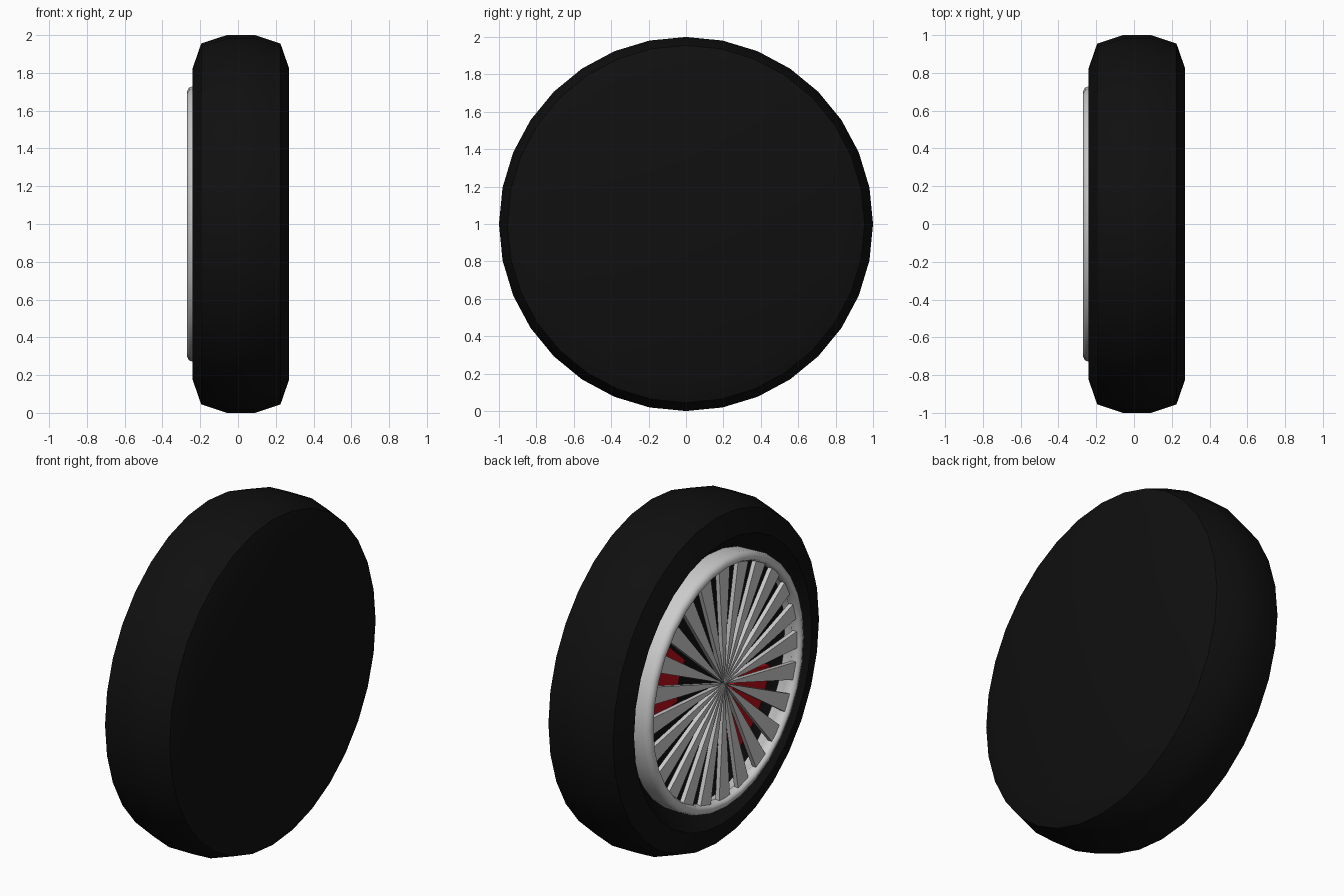
import bpy, bmesh
from math import sin, cos, pi, radians

if "Cube" in bpy.data.objects:
    bpy.data.objects.remove(bpy.data.objects["Cube"])

SIDES = 32


def material(name, rgb):
    m = bpy.data.materials.new(name)
    m.diffuse_color = (*rgb, 1)
    m.use_nodes = True
    m.node_tree.nodes["Principled BSDF"].inputs["Base Color"].default_value = m.diffuse_color
    return m


black = material("rubber_black", (0.005, 0.005, 0.005))
red = material("caliper_red", (0.5, 0.005, 0.01))


def point(x, r, a):
    # position on a wheel whose axle runs along x at height 1
    return (x, r * sin(a), 1 + r * cos(a))


def finish(bm, name, mat=None, smooth=None):
    bmesh.ops.recalc_face_normals(bm, faces=bm.faces)
    me = bpy.data.meshes.new(name)
    bm.to_mesh(me)
    bm.free()
    ob = bpy.data.objects.new(name, me)
    bpy.context.collection.objects.link(ob)
    if mat:
        me.materials.append(mat)
    if smooth:
        bpy.ops.object.select_all(action='DESELECT')
        ob.select_set(True)
        bpy.context.view_layer.objects.active = ob
        bpy.ops.object.shade_smooth_by_angle(angle=radians(smooth))
    return ob


def lathe(name, profile, mat=None, smooth=50, closed=False):
    # spin an (x, radius) profile about the axle; radius 0 becomes a single pole
    bm = bmesh.new()
    rings = []
    for x, r in profile:
        if r == 0:
            rings.append([bm.verts.new(point(x, 0, 0))] * SIDES)
        else:
            rings.append([bm.verts.new(point(x, r, 2 * pi * i / SIDES)) for i in range(SIDES)])
    pairs = list(zip(rings, rings[1:]))
    if closed:
        pairs.append((rings[-1], rings[0]))
    for a, b in pairs:
        for i in range(SIDES):
            j = (i + 1) % SIDES
            bm.faces.new(list(dict.fromkeys((a[i], a[j], b[j], b[i]))))
    return finish(bm, name, mat, smooth)


def sector(bm, x0, x1, r0, r1, a0, a1, steps):
    # extruded slice of a ring
    angles = [a0 + (a1 - a0) * i / steps for i in range(steps + 1)]
    inner = [(r0, a) for a in reversed(angles)] if r0 else [(0, 0)]
    outline = [(r1, a) for a in angles] + inner
    face = bm.faces.new([bm.verts.new(point(x0, r, a)) for r, a in outline])
    ext = bmesh.ops.extrude_face_region(bm, geom=[face], use_keep_orig=True)
    for v in ext["geom"]:
        if isinstance(v, bmesh.types.BMVert):
            v.co.x += x1 - x0


# tyre: closed inner side, dished outer side, black wall behind the spokes
lathe("tyre", [(0.27, 0), (0.27, 0.825), (0.225, 0.955), (0.09, 1.0), (-0.06, 1.0),
               (-0.195, 0.955), (-0.24, 0.825), (-0.145, 0.73), (-0.10, 0.66), (-0.10, 0)],
      black)

# rim lip
lathe("rim", [(-0.12, 0.725), (-0.235, 0.73), (-0.26, 0.722), (-0.27, 0.70),
              (-0.268, 0.685), (-0.25, 0.675), (-0.22, 0.672), (-0.20, 0.69)],
      smooth=60, closed=True)

# wedge spokes meeting at the centre
COUNT = 24
bm = bmesh.new()
for i in range(COUNT):
    mid = 2 * pi * i / COUNT
    half = pi / COUNT * 0.56
    sector(bm, -0.25, -0.225, 0, 0.685, mid - half, mid + half, 1)
finish(bm, "spokes")

# two opposed brake calipers behind the spokes
bm = bmesh.new()
for mid in (72, 232):
    sector(bm, -0.14, -0.09, 0.28, 0.6, radians(mid - 24), radians(mid + 24), 6)
finish(bm, "brake_calipers", red)
